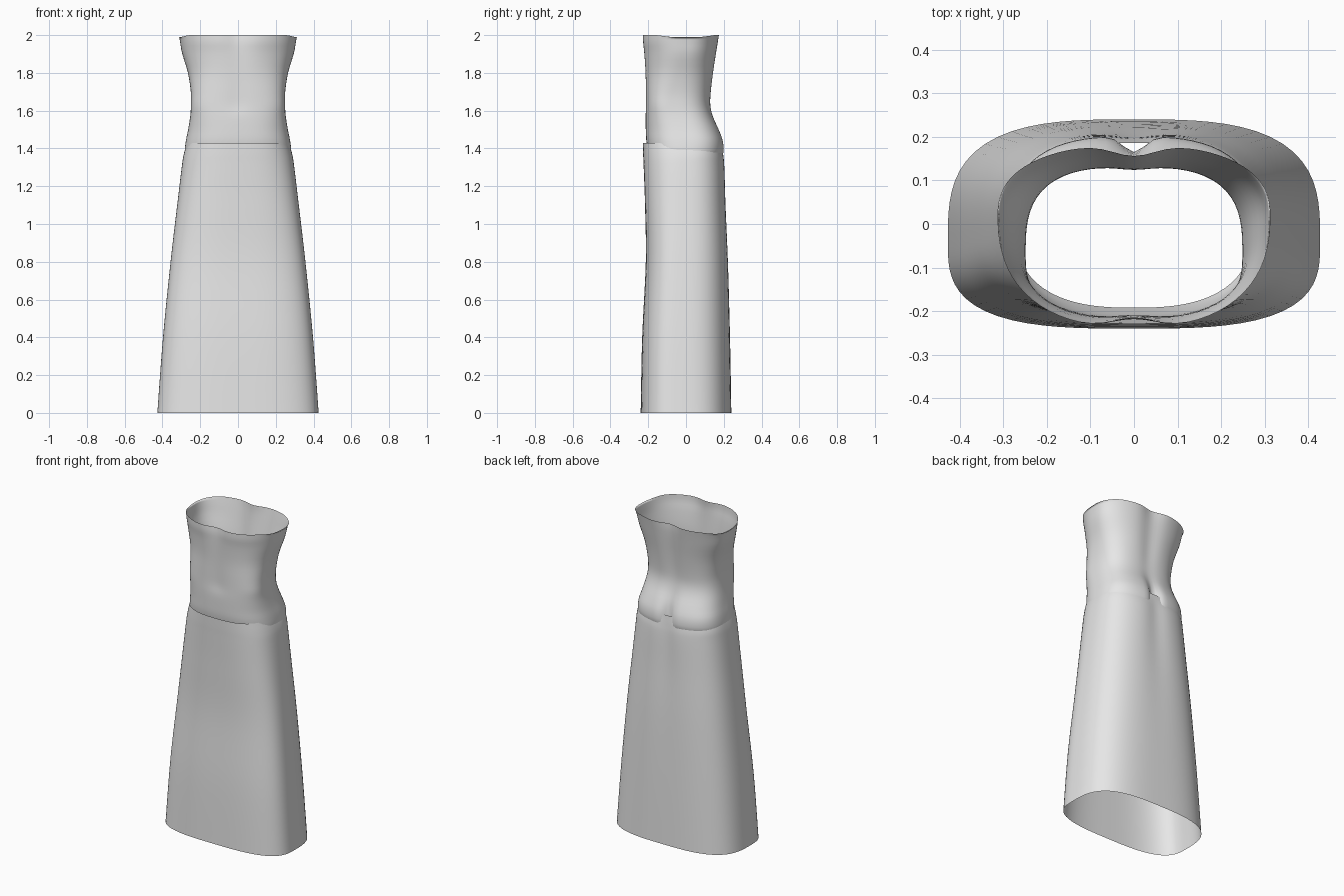
import bpy
import bmesh
import math

cloth = bpy.data.materials.new("plain_grey_cloth")
cloth.diffuse_color = (0.8, 0.8, 0.8, 1.0)

SIDES = 80


def smooth_profile(rows, steps):
    """Catmull-Rom interpolation between the key cross-sections."""
    out = []
    for i in range(len(rows) - 1):
        p0, p1 = rows[max(i - 1, 0)], rows[i]
        p2, p3 = rows[i + 1], rows[min(i + 2, len(rows) - 1)]
        for k in range(steps):
            t = k / steps
            out.append([0.5 * (2 * b + (c - a) * t + (2 * a - 5 * b + 4 * c - d) * t * t
                               + (3 * b - a - 3 * c + d) * t ** 3)
                        for a, b, c, d in zip(p0, p1, p2, p3)])
    return out + [list(rows[-1])]


def section(row):
    """Rounded-box ring with optional centre grooves at front and back."""
    z, half, front, back, mid, power, g_front, g_back, g_width = row
    pts = []
    for i in range(SIDES):
        a = 2 * math.pi * i / SIDES
        c, s = math.cos(a), math.sin(a)
        r = (abs(c) ** power + abs(s) ** power) ** (-1 / power)
        x = half * r * c
        y = mid + r * s * ((back - mid) if s > 0 else (mid - front))
        dip = math.exp(-(x / g_width) ** 2) * abs(s)
        y += g_front * dip if s < 0 else -g_back * dip
        pts.append([x, y, z])
    return pts


def loft(name, rows, steps, rim_dip=0.0):
    bm = bmesh.new()
    rings = [section(r) for r in smooth_profile(rows, steps)]
    # the upper rim sags slightly at the sides
    for p in rings[-1]:
        p[2] -= rim_dip * max(0.0, 1 - (p[1] / 0.15) ** 2)
    loops = [[bm.verts.new(p) for p in ring] for ring in rings]
    for lo, hi in zip(loops, loops[1:]):
        for i in range(SIDES):
            j = (i + 1) % SIDES
            bm.faces.new((lo[i], lo[j], hi[j], hi[i]))
    for f in bm.faces:
        f.smooth = True
    mesh = bpy.data.meshes.new(name)
    bm.to_mesh(mesh)
    bm.free()
    mesh.materials.append(cloth)
    obj = bpy.data.objects.new(name, mesh)
    bpy.context.collection.objects.link(obj)
    return obj


# columns: z, half width, front y, back y, widest y, squareness,
#          front groove, back groove, groove width

# long flared skirt, open at hem and waist
loft("skirt", [
    (0.00, 0.427, -0.240, 0.240, -0.04, 3.1, 0.000, 0.000, 0.08),
    (0.40, 0.397, -0.232, 0.233, -0.04, 3.0, 0.000, 0.000, 0.08),
    (0.80, 0.357, -0.213, 0.224, -0.03, 2.9, 0.000, 0.003, 0.08),
    (1.10, 0.322, -0.217, 0.213, -0.02, 2.8, 0.000, 0.008, 0.07),
    (1.30, 0.298, -0.224, 0.207, -0.01, 2.7, 0.000, 0.010, 0.06),
    (1.37, 0.287, -0.227, 0.200, 0.00, 2.7, 0.000, 0.008, 0.06),
    (1.43, 0.270, -0.229, 0.186, 0.00, 2.7, 0.000, 0.000, 0.06),
], 5)

# fitted bodice, tucked inside the skirt at its lower edge
loft("bodice", [
    (1.34, 0.272, -0.192, 0.185, 0.00, 2.6, 0.000, 0.028, 0.035),
    (1.38, 0.282, -0.200, 0.201, 0.00, 2.7, 0.000, 0.036, 0.035),
    (1.44, 0.276, -0.210, 0.197, 0.00, 2.8, 0.000, 0.036, 0.035),
    (1.50, 0.264, -0.213, 0.176, -0.02, 2.8, 0.000, 0.022, 0.040),
    (1.57, 0.253, -0.214, 0.145, -0.05, 2.9, 0.000, 0.010, 0.050),
    (1.63, 0.249, -0.213, 0.131, -0.07, 3.0, 0.004, 0.006, 0.050),
    (1.70, 0.250, -0.214, 0.134, -0.06, 2.9, 0.004, 0.008, 0.050),
    (1.80, 0.265, -0.217, 0.148, -0.03, 2.6, 0.004, 0.012, 0.060),
    (1.90, 0.295, -0.227, 0.165, 0.00, 2.4, 0.010, 0.016, 0.070),
    (1.96, 0.306, -0.236, 0.175, 0.01, 2.4, 0.018, 0.020, 0.070),
    (2.00, 0.313, -0.238, 0.182, 0.02, 2.4, 0.024, 0.026, 0.070),
], 3, rim_dip=0.013)
